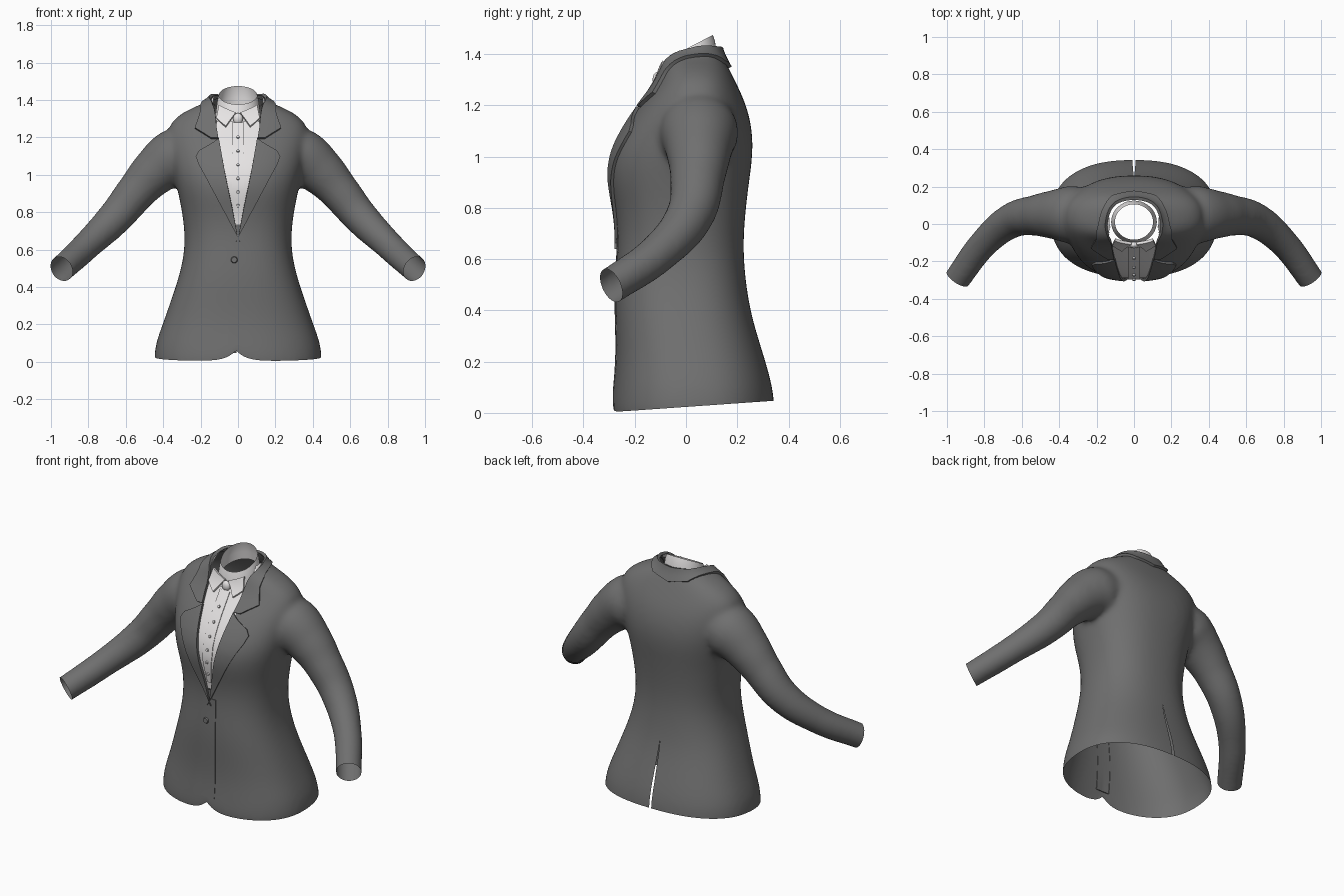
import bpy, bmesh, math
from mathutils import Vector, Matrix
from mathutils.bvhtree import BVHTree

cube = bpy.data.objects.get("Cube")
if cube:
    bpy.data.objects.remove(cube, do_unlink=True)


def material(name, colour):
    m = bpy.data.materials.new(name)
    m.use_nodes = True
    m.diffuse_color = colour
    m.node_tree.nodes["Principled BSDF"].inputs["Base Color"].default_value = colour
    return m


GREY = material("jacket grey", (0.16, 0.16, 0.16, 1))
WHITE = material("shirt white", (0.8, 0.78, 0.78, 1))


def add_object(name, bm, mat, angle=50):
    mesh = bpy.data.meshes.new(name)
    bm.to_mesh(mesh)
    bm.free()
    obj = bpy.data.objects.new(name, mesh)
    bpy.context.collection.objects.link(obj)
    if mat:
        mesh.materials.append(mat)
    mesh.shade_smooth()
    mesh.set_sharp_from_angle(angle=math.radians(angle))
    return obj


def take_evaluated(obj):
    """Return the evaluated mesh and remove the helper object."""
    dg = bpy.context.evaluated_depsgraph_get()
    mesh = bpy.data.meshes.new_from_object(obj.evaluated_get(dg))
    bpy.data.objects.remove(obj, do_unlink=True)
    return mesh


def loft(bm, rings):
    loops = [[bm.verts.new(p) for p in ring] for ring in rings]
    n = len(loops[0])
    for a, b in zip(loops, loops[1:]):
        for i in range(n):
            j = (i + 1) % n
            bm.faces.new((a[i], a[j], b[j], b[i]))
    return loops


def oval(z, w, front, back, n=32, power=2.4):
    pts = []
    for i in range(n):
        c, s = math.cos(math.tau * i / n), math.sin(math.tau * i / n)
        x = math.copysign(abs(c) ** (2 / power), c) * w
        y = math.copysign(abs(s) ** (2 / power), s) * (back - front) / 2
        pts.append((x, y + (front + back) / 2, z))
    return pts


# Torso volume: height, half width, front y, back y
TORSO = [(-.12, .45, -.29, .35), (.02, .452, -.29, .348), (.1, .443, -.282, .34),
         (.2, .405, -.273, .312), (.3, .37, -.273, .28), (.4, .335, -.277, .252),
         (.5, .305, -.277, .236), (.6, .287, -.27, .226), (.7, .287, -.266, .226),
         (.8, .3, -.277, .235), (.9, .32, -.302, .247), (1, .345, -.3, .262),
         (1.1, .365, -.252, .262), (1.2, .38, -.185, .238), (1.28, .37, -.118, .2),
         (1.34, .29, -.095, .17), (1.38, .19, -.088, .148), (1.41, .13, -.082, .13),
         (1.5, .115, -.08, .125)]
body = bmesh.new()
loops = loft(body, [oval(*row) for row in TORSO])
body.faces.new(loops[0][::-1])
body.faces.new(loops[-1])

# Sleeve volumes: x, y, z, radius
SLEEVE = [(.2, .05, 1.12, .14), (.34, .05, 1.09, .16), (.44, .05, 1.02, .132),
          (.535, .045, .92, .11), (.65, .02, .78, .097), (.8, -.1, .63, .08),
          (.94, -.287, .5, .073), (1.02, -.4, .43, .072)]
for side in (1, -1):
    curve = bpy.data.curves.new("sleeve path", "CURVE")
    curve.dimensions = "3D"
    curve.bevel_depth = 1
    curve.bevel_resolution = 6
    curve.resolution_u = 6
    curve.use_fill_caps = True
    spline = curve.splines.new("BEZIER")
    spline.bezier_points.add(len(SLEEVE) - 1)
    for p, (x, y, z, r) in zip(spline.bezier_points, SLEEVE):
        p.co = (x * side, y, z)
        p.radius = r
        p.handle_left_type = p.handle_right_type = "AUTO"
    helper = bpy.data.objects.new("sleeve path", curve)
    bpy.context.collection.objects.link(helper)
    body.from_mesh(take_evaluated(helper))

# Blend torso and sleeves into one smooth skin
bmesh.ops.remove_doubles(body, verts=body.verts, dist=0.0001)
bmesh.ops.recalc_face_normals(body, faces=body.faces)
blend = add_object("blend", body, None)
blend.modifiers.new("round", "SUBSURF").levels = 1
remesh = blend.modifiers.new("merge", "REMESH")
remesh.mode = "VOXEL"
remesh.voxel_size = 0.014
smooth = blend.modifiers.new("relax", "SMOOTH")
smooth.factor, smooth.iterations = 0.5, 14
skin = bmesh.new()
skin.from_mesh(take_evaluated(blend))
skin.normal_update()
tree = BVHTree.FromBMesh(skin)


def surface(p):
    """Project a front (x, z) pair, or snap a 3D point, onto the skin."""
    if len(p) == 2:
        return tree.ray_cast(Vector((p[0], -2, p[1])), Vector((0, 1, 0)))[:2]
    return tree.find_nearest(p)[:2]


def plate(name, rows, mat, lift, side=1, cols=8, sub=6):
    """A thin cloth layer on the skin between an inner and an outer edge."""
    bm = bmesh.new()
    rows = [(Vector(a), Vector(b)) for a, b in rows]
    grid = []
    for k in range((len(rows) - 1) * sub + 1):
        i = min(k // sub, len(rows) - 2)
        t = k / sub - i
        a, b = (rows[i][e].lerp(rows[i + 1][e], t) for e in (0, 1))
        line = []
        for c in range(cols + 1):
            p = a.lerp(b, c / cols)
            p[0] *= side
            loc, nor = surface(p)
            line.append(bm.verts.new(loc + nor * lift))
        grid.append(line)
    for a, b in zip(grid, grid[1:]):
        for i in range(cols):
            bm.faces.new((a[i], a[i + 1], b[i + 1], b[i]))
    bm.normal_update()
    facing = sum(f.normal.dot(tree.find_nearest(f.calc_center_median())[1]) for f in bm.faces)
    if facing < 0:
        bmesh.ops.reverse_faces(bm, faces=bm.faces)
    rim = bmesh.ops.extrude_edge_only(bm, edges=[e for e in bm.edges if e.is_boundary])
    for v in rim["geom"]:
        if isinstance(v, bmesh.types.BMVert):
            loc, nor = surface(v.co)
            v.co = loc - nor * 0.003
    return add_object(name, bm, mat)


def opening(z):
    """Half width of the front neckline at a height."""
    return 0.12 * (max(z - 0.72, 0) / 0.58) ** 0.8


def above_neck(c):
    return abs(c.x) < 0.135 and c.z > 1.35 + 0.52 * c.y


def in_front(c, margin):
    return c.y < 0.03 and c.z > 0.74 and abs(c.x) < opening(c.z) + margin


# Shirt front, a layer just under the jacket
shirt = skin.copy()
centre = {f: f.calc_center_median() for f in shirt.faces}
bmesh.ops.delete(shirt, context="FACES", geom=[
    f for f, c in centre.items() if above_neck(c) or not in_front(c, 0.045)])
for v in shirt.verts:
    v.co -= v.normal * 0.006
add_object("shirt_front", shirt, WHITE)

# Jacket shell: neckline, cuffs, hem and back vent
centre = {f: f.calc_center_median() for f in skin.faces}
bmesh.ops.delete(skin, context="FACES", geom=[
    f for f, c in centre.items() if above_neck(c) or in_front(c, 0.012)])


def cut(point, normal, faces):
    geom = set(faces)
    for f in faces:
        geom.update(f.edges, f.verts)
    bmesh.ops.bisect_plane(skin, geom=list(geom), plane_co=point, plane_no=normal,
                           clear_outer=Vector(normal).length > 0 and normal[0] != 1)


for side in (1, -1):
    cut((.945 * side, -.292, .5), (.5 * side, -.75, -.35),
        [f for f in skin.faces if f.calc_center_median().x * side > 0.6])
cut((0, -.29, .003), (0, .07, -1), skin.faces[:])
cut((0, 0, 0), (1, 0, 0), skin.faces[:])

VENT = 0.44


def on_vent(v):
    return abs(v.co.x) < 1e-4 and v.co.y > 0.1 and v.co.z < VENT


bmesh.ops.split_edges(skin, edges=[e for e in skin.edges if all(map(on_vent, e.verts))])
for v in skin.verts:
    if on_vent(v) and v.link_faces:
        away = math.copysign(1, v.link_faces[0].calc_center_median().x)
        v.co.x += away * 0.012 * (1 - v.co.z / VENT)
    elif v.co.y < 0 and v.co.z < 0.25:
        v.co.z += 0.06 * math.exp(-abs(v.co.x + .01) / 0.05) * (1 - v.co.z / 0.25)
add_object("jacket", skin, GREY, 70)

# Lapels and wrap-round collar
LAPEL = [(.66, -.012, .64), (.82, .065, .79), (.98, .16, .97), (1.04, .205, 1.05),
         (1.09, .222, 1.095), (1.13, .205, 1.125), (1.19, .135, 1.165)]
lapel_rows = [((opening(z), z), (x, low)) for z, x, low in LAPEL]
COLLAR = [((.104, -.18, 1.19), (.14, -.17, 1.185)), ((.114, -.14, 1.25), (.228, -.12, 1.245)),
          ((.119, -.08, 1.32), (.195, -.06, 1.32)), ((.121, -.02, 1.37), (.182, 0, 1.375)),
          ((.118, .04, 1.41), (.165, .07, 1.39)), ((.09, .1, 1.42), (.115, .15, 1.37)),
          ((0, .13, 1.42), (0, .18, 1.352))]
WING = [((.012, 1.33), (.065, 1.255)), ((.06, 1.35), (.09, 1.275)), ((.1, 1.37), (.115, 1.3))]
for label, side in (("left", 1), ("right", -1)):
    plate(label + "_lapel", lapel_rows, GREY, 0.012, side)
    plate(label + "_collar", COLLAR, GREY, 0.014, side)
    plate(label + "_shirt_collar_wing", WING, WHITE, 0.012, side)

# Overlapping front edge and shirt placket
EDGE = [(-.012, .68), (-.04, .5), (-.05, .3), (-.05, .09)]
plate("front_overlap", [((x, z), (.04, z)) for x, z in EDGE], GREY, 0.004)
plate("shirt_placket", [((-w, z), (w, z)) for w, z in ((.012, .78), (.033, .95), (.033, 1.28))],
      WHITE, 0.001)

# Shirt collar stand, tilted down to the front
stand = bmesh.new()
rings = []
for grow, height in ((.01, -.05), (.004, 0), (-.002, .04), (-.01, .068)):
    ring = oval(0, .112 + grow, -.094 - grow, .115 + grow, 40, 2)
    rings.append([(x, y, 1.30 + height + 0.52 * (y + .1)) for x, y, z in ring])
loft(stand, rings)
add_object("shirt_collar_stand", stand, WHITE)


# Buttons
def button(name, x, z, radius, lift, mat):
    loc, nor = surface((x, z))
    bm = bmesh.new()
    turn = nor.to_track_quat("Z", "Y").to_matrix().to_4x4()
    bmesh.ops.create_cone(bm, cap_ends=True, segments=20, radius1=radius, radius2=radius * 0.8,
                          depth=0.008, matrix=Matrix.Translation(loc + nor * lift) @ turn)
    add_object(name, bm, mat, 35)


for i in range(6):
    button(f"shirt_button_{i + 1}", 0, 1.2 - 0.073 * i, 0.009, 0.004, WHITE)
button("jacket_button", -.02, .545, 0.018, 0.008, GREY)

# Small knot at the throat
loc, nor = surface((0, 1.3))
knot = bmesh.new()
bmesh.ops.create_uvsphere(knot, u_segments=20, v_segments=12, radius=1,
                          matrix=Matrix.Translation(loc) @ Matrix.Diagonal((.026, .018, .03, 1)))
add_object("collar_knot", knot, WHITE)
